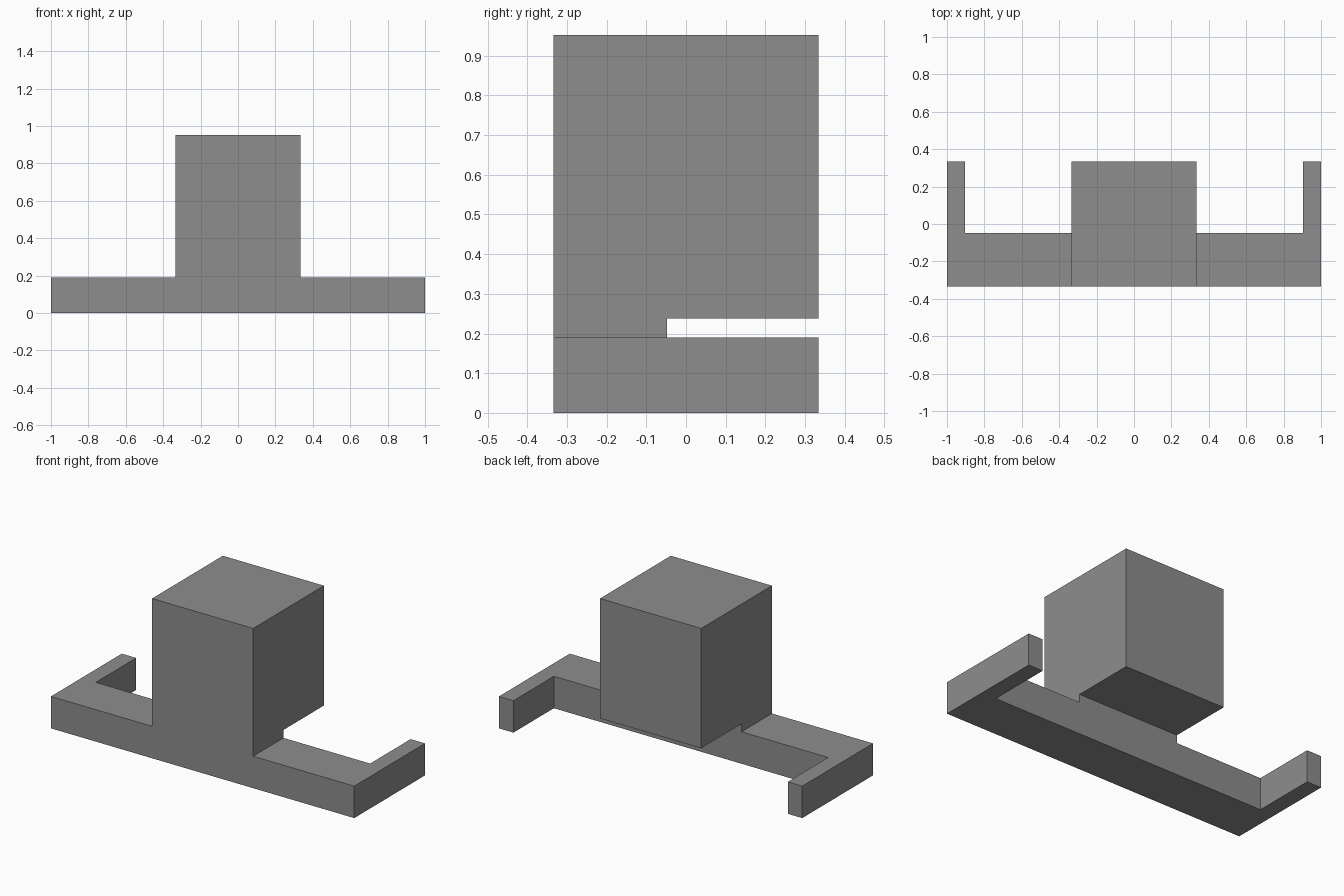
import bpy
import bmesh
from mathutils import Vector

if "Cube" in bpy.data.objects:
    bpy.data.objects.remove(bpy.data.objects["Cube"])

U = 2 / 42  # model unit: the full width is 42 units

grey = bpy.data.materials.new("plain grey")
grey.diffuse_color = (0.27, 0.27, 0.27, 1)
grey.use_nodes = True
grey.node_tree.nodes["Principled BSDF"].inputs["Base Color"].default_value = grey.diffuse_color


def prism(name, outline, extrusion):
    """Extrude a flat outline (in units) along a vector (in units)."""
    bm = bmesh.new()
    face = bm.faces.new([bm.verts.new(Vector(p) * U) for p in outline])
    new = bmesh.ops.extrude_face_region(bm, geom=[face])["geom"]
    verts = [v for v in new if isinstance(v, bmesh.types.BMVert)]
    bmesh.ops.translate(bm, verts=verts, vec=Vector(extrusion) * U)
    bmesh.ops.recalc_face_normals(bm, faces=bm.faces)
    mesh = bpy.data.meshes.new(name)
    bm.to_mesh(mesh)
    bm.free()
    mesh.materials.append(grey)
    obj = bpy.data.objects.new(name, mesh)
    bpy.context.collection.objects.link(obj)
    return obj


# U-shaped base: front bar with an arm reaching back at each end
half = [(21, -7), (21, 7), (19, 7), (19, -1)]
plan = half + [(-x, y) for x, y in reversed(half)]
base = prism("base_with_arms", [(x, y, 0) for x, y in plan], (0, 0, 4))

# Central block: stands on the bar, its rear undercut above base level
side = [(-7, 4), (-1, 4), (-1, 5), (7, 5), (7, 20), (-7, 20)]
block = prism("central_block", [(-7, y, z) for y, z in side], (14, 0, 0))

# Fuse the block into the base so no hidden faces remain
union = base.modifiers.new("fuse_block", 'BOOLEAN')
union.operation = 'UNION'
union.solver = 'EXACT'
union.object = block
bpy.context.view_layer.objects.active = base
bpy.ops.object.modifier_apply(modifier=union.name)
bpy.data.objects.remove(block)
base.name = "body"
